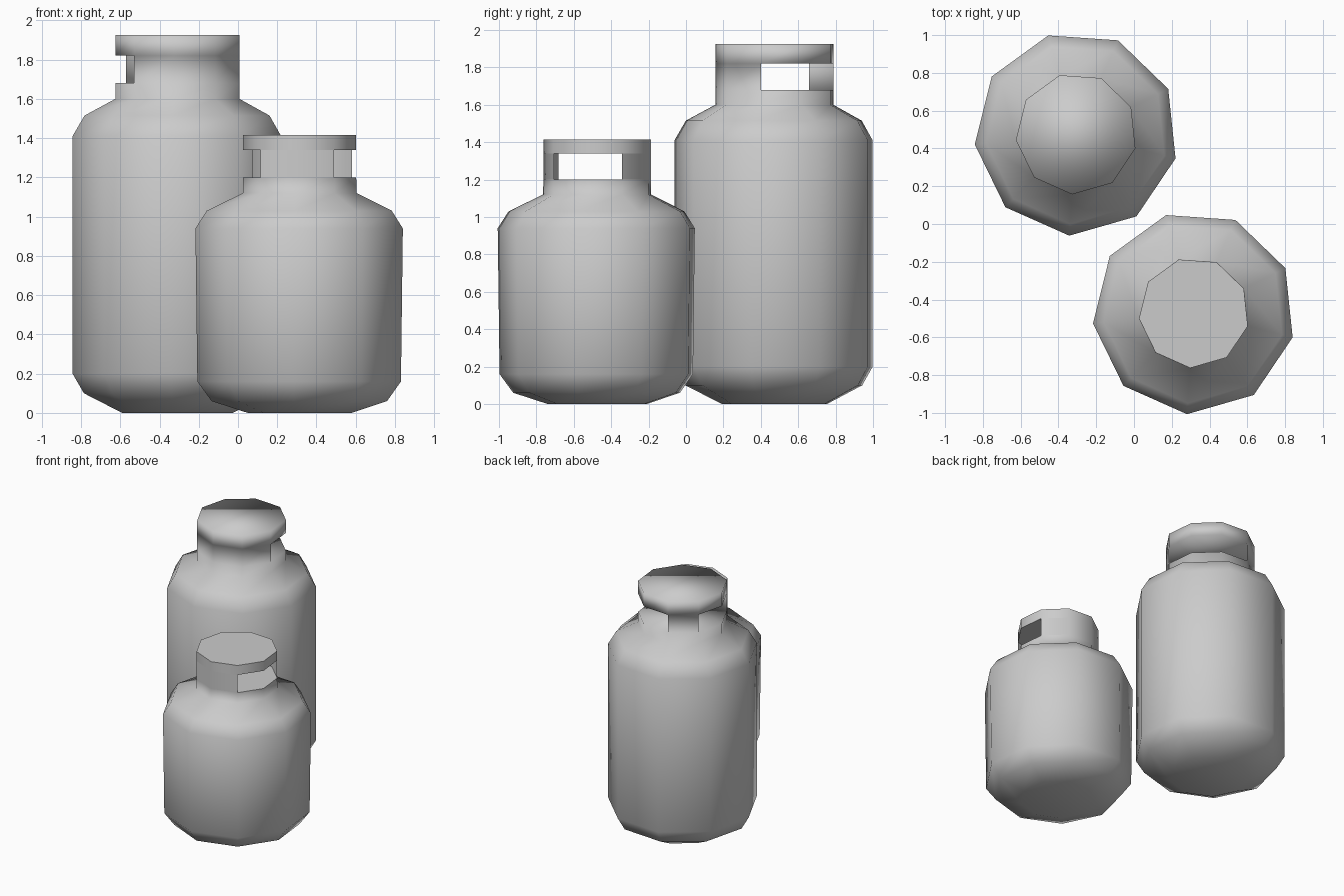
import bpy, bmesh, math

if "Cube" in bpy.data.objects:
    bpy.data.objects.remove(bpy.data.objects["Cube"])

SIDES = 9
START = math.radians(-94)   # face k spans START + 40k .. START + 40(k+1) degrees


def gas_bottle(name, cx, cy, profile, slot, open_faces, smooth_angle):
    """Lathe a nine-sided bottle; 'slot' is the profile span pierced by the handle openings."""
    bm = bmesh.new()
    rings = []
    for r, z in profile:
        rings.append([bm.verts.new((r * math.cos(START + k * math.tau / SIDES),
                                    r * math.sin(START + k * math.tau / SIDES), z))
                      for k in range(SIDES)])
    # side walls, leaving the handle openings out
    for i in range(len(rings) - 1):
        a, b = rings[i], rings[i + 1]
        for k in range(SIDES):
            if i == slot and k in open_faces:
                continue
            n = (k + 1) % SIDES
            bm.faces.new((a[k], a[n], b[n], b[k]))
    # base, neck floor, underside of the collar cap, top
    bm.faces.new(rings[0][::-1])
    bm.faces.new(rings[slot])
    bm.faces.new(rings[slot + 1][::-1])
    bm.faces.new(rings[-1])
    mesh = bpy.data.meshes.new(name)
    bm.to_mesh(mesh)
    bm.free()
    obj = bpy.data.objects.new(name, mesh)
    obj.location = (cx, cy, 0)
    bpy.context.collection.objects.link(obj)
    bpy.ops.object.select_all(action='DESELECT')
    obj.select_set(True)
    bpy.context.view_layer.objects.active = obj
    bpy.ops.object.shade_smooth_by_angle(angle=math.radians(smooth_angle))
    return obj


# tall bottle at the back left
gas_bottle("tall_gas_bottle", -0.305, 0.478,
           [(0.287, 0), (0.483, 0.10), (0.541, 0.20), (0.541, 1.41), (0.48, 1.515),
            (0.322, 1.60), (0.322, 1.68), (0.322, 1.82), (0.322, 1.925)],
           6, {2, 3, 4, 6, 7}, 95)

# short bottle at the front right
gas_bottle("short_gas_bottle", 0.318, -0.47,
           [(0.27, 0), (0.455, 0.06), (0.528, 0.16), (0.538, 0.94), (0.48, 1.03),
            (0.295, 1.12), (0.293, 1.20), (0.293, 1.34), (0.293, 1.415)],
           6, {1, 2, 6, 7}, 70)
